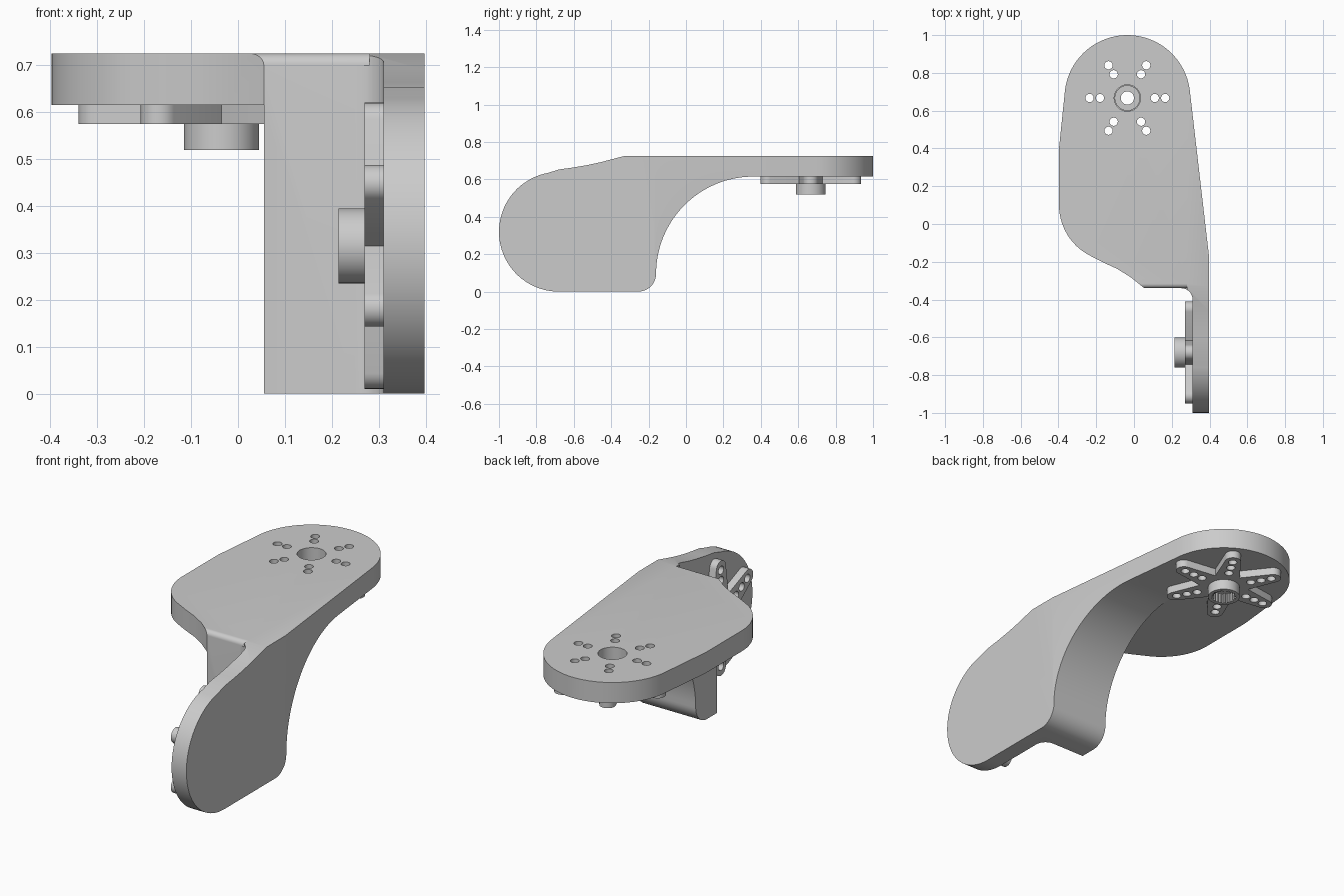
import bpy, bmesh
from math import sin, cos, pi, radians
from mathutils import Matrix, Vector

cube = bpy.data.objects.get("Cube")
if cube:
    bpy.data.objects.remove(cube, do_unlink=True)

grey = bpy.data.materials.new("light_grey")
grey.use_nodes = True
COLOUR = (0.6, 0.6, 0.6, 1)
grey.diffuse_color = COLOUR
grey.node_tree.nodes["Principled BSDF"].inputs["Base Color"].default_value = COLOUR

ALONG_X = Matrix(((0, 0, 1, 0), (1, 0, 0, 0), (0, 1, 0, 0), (0, 0, 0, 1)))
ALONG_Z = Matrix.Identity(4)


def arc(cx, cy, r, start, end, steps):
    angles = [radians(start + (end - start) * i / steps) for i in range(steps + 1)]
    return [(cx + r * cos(a), cy + r * sin(a)) for a in angles]


def circle(cx, cy, r, steps=32):
    return arc(cx, cy, r, 0, 360, steps)[:-1]


def prisms(name, outlines, lo, hi, matrix=ALONG_Z):
    """One object made of closed outlines, each extruded from lo to hi."""
    bm = bmesh.new()
    for outline in outlines:
        face = bm.faces.new([bm.verts.new((u, v, lo)) for u, v in outline])
        new = bmesh.ops.extrude_face_region(bm, geom=[face])["geom"]
        verts = [g for g in new if isinstance(g, bmesh.types.BMVert)]
        bmesh.ops.translate(bm, verts=verts, vec=(0, 0, hi - lo))
    bm.transform(matrix)
    bmesh.ops.recalc_face_normals(bm, faces=bm.faces)
    mesh = bpy.data.meshes.new(name)
    bm.to_mesh(mesh)
    bm.free()
    mesh.materials.append(grey)
    obj = bpy.data.objects.new(name, mesh)
    bpy.context.collection.objects.link(obj)
    return obj


def activate(obj):
    bpy.ops.object.select_all(action="DESELECT")
    obj.select_set(True)
    bpy.context.view_layer.objects.active = obj


def combine(obj, other, operation):
    """Apply a boolean and discard the helper."""
    mod = obj.modifiers.new("cut", "BOOLEAN")
    mod.object, mod.operation, mod.solver = other, operation, "EXACT"
    activate(obj)
    bpy.ops.object.modifier_apply(modifier=mod.name)
    bpy.data.objects.remove(other, do_unlink=True)


def smooth(obj):
    activate(obj)
    bpy.ops.object.shade_smooth_by_angle(angle=radians(30))


def screw_holes(cx, cy, radii, phase):
    """Six spokes of small round holes."""
    return [circle(cx + d * cos(a), cy + d * sin(a), 0.022, 16)
            for a in (phase + k * pi / 3 for k in range(6)) for d in radii]


# Bracket: side profile intersected with the plan outline
profile = (arc(-0.68, 0.32, 0.32, 270, 100, 40)
           + [(-0.68, 0.653), (-0.6, 0.664), (-0.53, 0.676), (-0.46, 0.691), (-0.33, 0.725),
              (1.1, 0.725), (1.1, 0.615)]
           + arc(0.36, 0.095, 0.52, 90, 180, 32)
           + arc(-0.255, 0.095, 0.095, 0, -90, 12))
plan = (arc(-0.035, 0.667, 0.333, 5, 172, 40)
        + [(-0.397, 0.4)]
        + arc(-0.097, 0.1, 0.3, 180, 244, 14)
        + [(-0.16, -0.205), (-0.09, -0.237), (-0.02, -0.28), (0.055, -0.34)]
        + arc(0.25, -0.4, 0.06, 90, 0, 10)
        + [(0.31, -1.1), (0.397, -1.1), (0.397, -0.17)])
bracket = prisms("bracket", [profile], -0.6, 0.6, ALONG_X)
combine(bracket, prisms("plan_cutter", [plan], -0.2, 1), "INTERSECT")

# Clear the space under the top plate, beside the leg
under = [(-1, -1.2), (0.055, -1.2), (0.055, 1.2), (-1, 1.2)]
combine(bracket, prisms("under_cutter", [under], -0.3, 0.615), "DIFFERENCE")

# Round the upper front edge between the plates
edge = arc(-0.315, 0.7, 0.025, 90, 180, 8) + [(-0.36, 0.7), (-0.36, 0.76), (-0.315, 0.76)]
combine(bracket, prisms("edge_cutter", [edge], -0.1, 0.28, ALONG_X), "DIFFERENCE")

# Shaft and screw holes through both plates
HOLES = (0.145, 0.2)
top_holes = [circle(-0.035, 0.667, 0.07)] + screw_holes(-0.035, 0.667, HOLES, 0)
side_holes = [circle(-0.68, 0.315, 0.082)] + screw_holes(-0.68, 0.315, HOLES, pi / 2)
combine(bracket, prisms("top_drill", [*top_holes], 0.5, 0.9), "DIFFERENCE")
combine(bracket, prisms("side_drill", [*side_holes], 0.2, 0.6, ALONG_X), "DIFFERENCE")
smooth(bracket)


def servo_horn(name, matrix):
    """Six-armed star with a splined hub, hanging below its contact plane."""
    star = []
    for k in range(6):
        turn = Matrix.Rotation(k * pi / 3, 2)
        arm = arc(0.265, 0, 0.04, -80, 80, 12)
        arm.append((0.125 * cos(pi / 6), 0.125 * sin(pi / 6)))
        star += [tuple(turn @ Vector(p)) for p in arm]
    horn = prisms(name, [star], -0.04, 0)
    combine(horn, prisms("hub", [circle(0, 0, 0.08, 48)], -0.096, -0.02), "UNION")
    spline = [((0.055 + 0.008 * (k % 4 < 2)) * cos(k * pi / 40),
               (0.055 + 0.008 * (k % 4 < 2)) * sin(k * pi / 40)) for k in range(80)]
    combine(horn, prisms("spline_bore", [spline], -0.2, -0.045), "DIFFERENCE")
    combine(horn, prisms("recess", [circle(0, 0, 0.065)], -0.025, 0.1), "DIFFERENCE")
    drill = [circle(0, 0, 0.035)] + screw_holes(0, 0, (0.145, 0.2, 0.255), 0)
    combine(horn, prisms("horn_drill", drill, -0.2, 0.1), "DIFFERENCE")
    horn.data.transform(matrix)
    smooth(horn)


# Horns on the underside of the top plate and the inner face of the side plate
servo_horn("top_horn", Matrix.Translation((-0.035, 0.667, 0.615)))
servo_horn("side_horn", Matrix.Translation((0.31, -0.68, 0.315)) @ Matrix.Rotation(pi / 2, 4, "Y"))
